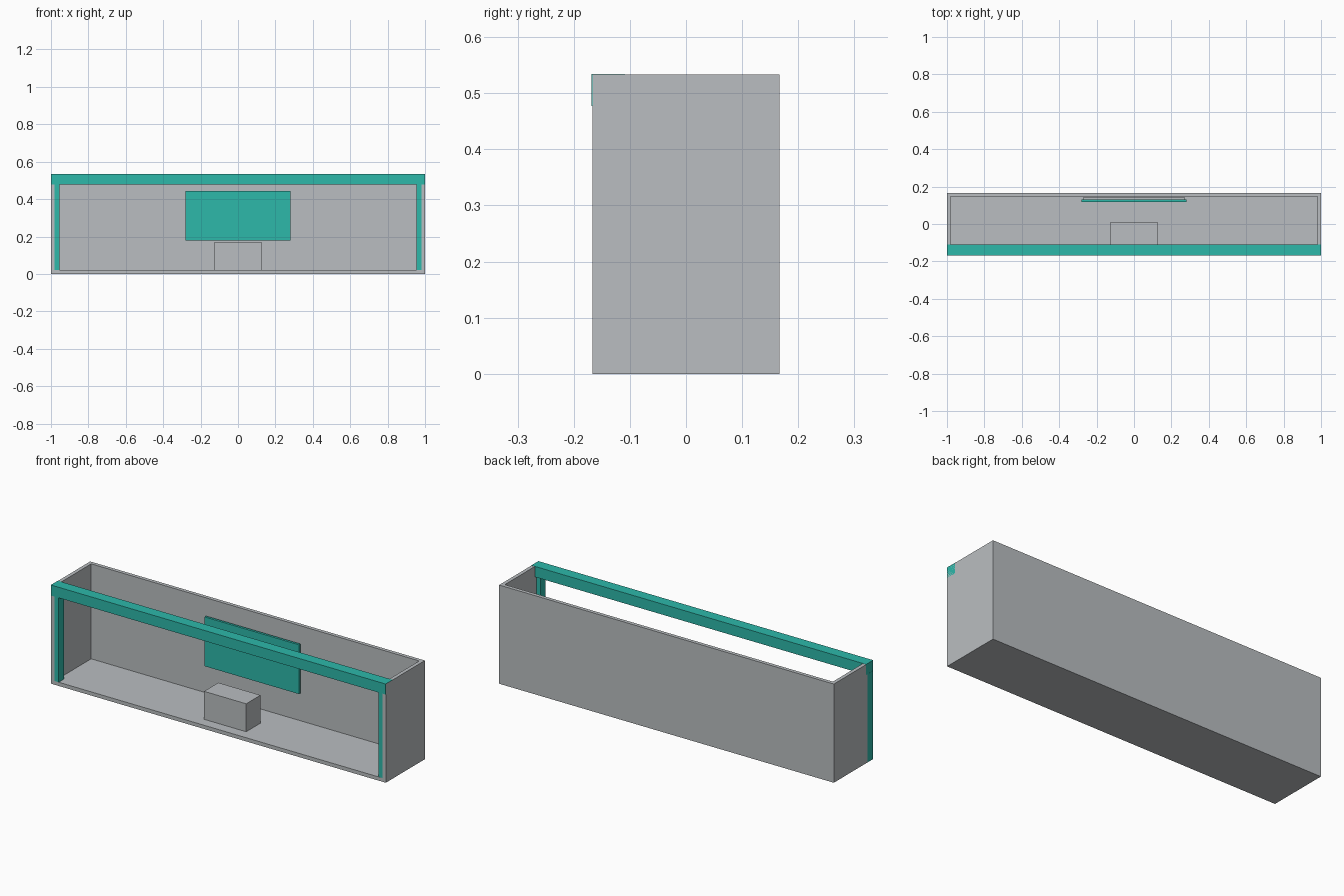
import bpy
import bmesh
from mathutils import Vector

if "Cube" in bpy.data.objects:
    bpy.data.objects.remove(bpy.data.objects["Cube"])


def material(name, rgb):
    m = bpy.data.materials.new(name)
    m.diffuse_color = (*rgb, 1.0)
    m.use_nodes = True
    m.node_tree.nodes["Principled BSDF"].inputs["Base Color"].default_value = m.diffuse_color
    return m


GREY = material("light grey", (0.491, 0.515, 0.533))
TEAL = material("teal", (0.026, 0.479, 0.402))


def box(name, lo, hi, mat):
    """Axis-aligned box between two opposite corners."""
    lo, hi = Vector(lo), Vector(hi)
    bm = bmesh.new()
    bmesh.ops.create_cube(bm, size=1.0)
    for v in bm.verts:
        v.co = Vector(v.co[i] * (hi[i] - lo[i]) for i in range(3))
    mesh = bpy.data.meshes.new(name)
    bm.to_mesh(mesh)
    bm.free()
    mesh.materials.append(mat)
    obj = bpy.data.objects.new(name, mesh)
    obj.location = (lo + hi) / 2
    bpy.context.collection.objects.link(obj)
    return obj


W, D, H, T = 1.0, 0.1667, 0.533, 0.02   # half width, half depth, height, wall

# Shell: floor, back wall and two side walls, open at the front and top
box("floor", (-W, -D, 0), (W, D, T), GREY)
box("back_wall", (-W, D - T, T), (W, D, H), GREY)
box("left_wall", (-W, -D, T), (-W + T, D - T, H), GREY)
box("right_wall", (W - T, -D, T), (W, D - T, H), GREY)

# Teal frame: top beam and a post inside each front corner
box("front_beam", (-W, -D - 0.002, 0.477), (W, -0.109, H + 0.001), TEAL)
box("left_post", (-W - 0.0005, -D + 0.0005, 0.001), (-0.955, -0.122, 0.477), TEAL)
box("right_post", (0.955, -D + 0.0005, 0.001), (W - 0.0005, -0.122, 0.477), TEAL)

# Display panel with its backing plate
box("display_panel", (-0.282, 0.118, 0.178), (0.282, 0.131, 0.444), TEAL)
box("panel_backing", (-0.273, 0.131, 0.187), (0.273, 0.142, 0.435), GREY)

# Counter block on the floor
box("counter", (-0.126, -0.11, T), (0.126, 0.012, 0.171), GREY)
